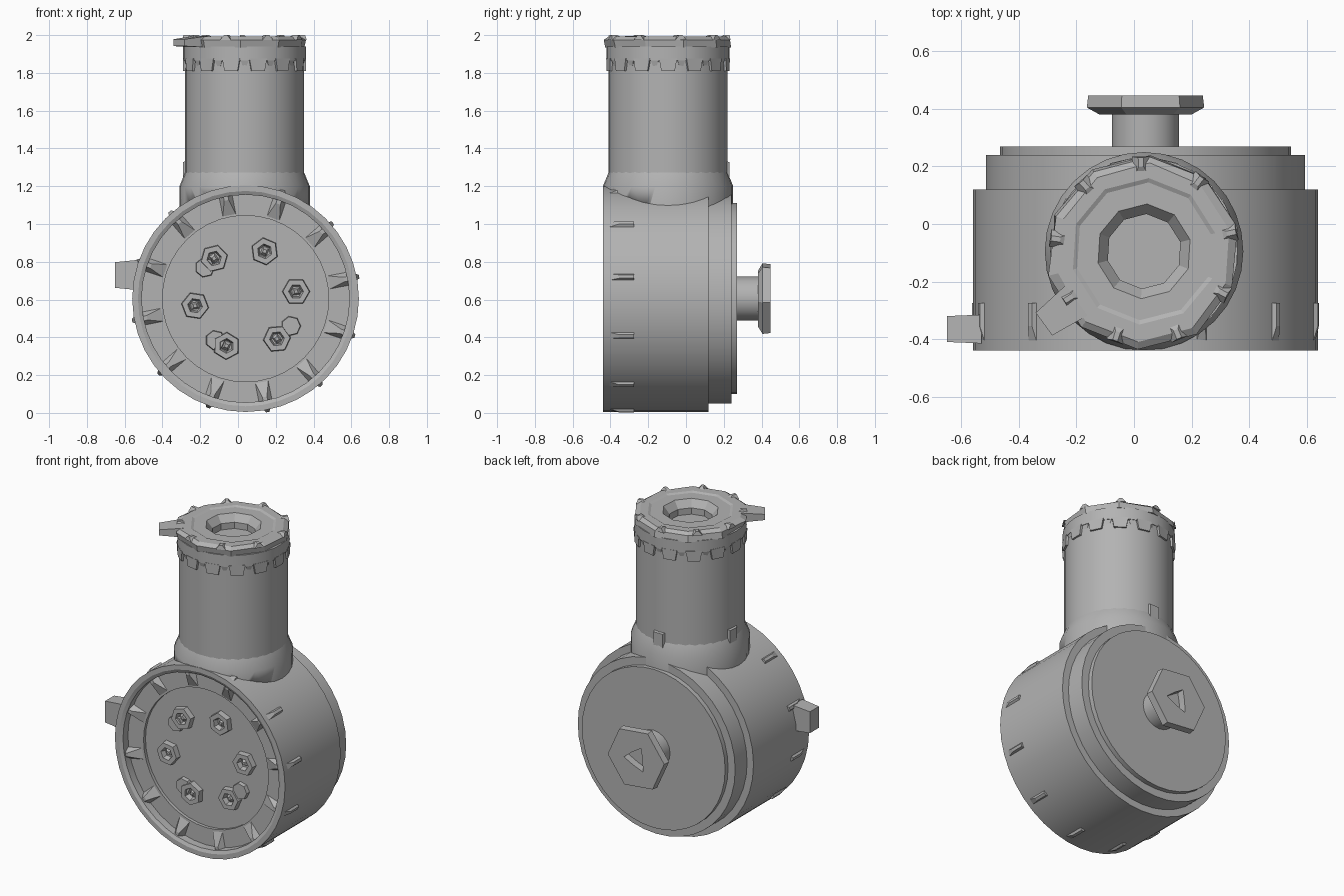
import bpy, bmesh, math, random
from mathutils import Matrix, Vector

random.seed(4)
if "Cube" in bpy.data.objects:
    bpy.data.objects.remove(bpy.data.objects["Cube"], do_unlink=True)

grey = bpy.data.materials.new("plain_grey")
grey.use_nodes = True
COL = (0.45, 0.45, 0.45, 1)
grey.diffuse_color = COL
grey.node_tree.nodes["Principled BSDF"].inputs["Base Color"].default_value = COL

HUB = Vector((0.04, 0, 0.605))       # drum axis, along y
NECK = Vector((0.035, -0.095, 0))    # neck axis, along z
Y, Z = Vector((0, 1, 0)), Vector((0, 0, 1))
TO_Y = Matrix.Rotation(-math.pi / 2, 4, "X")


def finish(name, bm, smooth=True):
    bmesh.ops.remove_doubles(bm, verts=bm.verts, dist=1e-5)
    bmesh.ops.recalc_face_normals(bm, faces=bm.faces)
    me = bpy.data.meshes.new(name)
    bm.to_mesh(me)
    bm.free()
    me.materials.append(grey)
    ob = bpy.data.objects.new(name, me)
    bpy.context.collection.objects.link(ob)
    if smooth:
        bpy.ops.object.select_all(action="DESELECT")
        bpy.context.view_layer.objects.active = ob
        ob.select_set(True)
        bpy.ops.object.shade_smooth_by_angle(angle=math.radians(25))
    return ob


def lathe(bm, profile, segs, mat, turn=0.0, closed=False):
    """Spin (radius, height) points about the local z axis."""
    rings = []
    for r, h in profile:
        angles = [turn + math.tau * i / segs for i in range(segs)]
        rings.append([bm.verts.new(mat @ Vector((r * math.cos(a), r * math.sin(a), h))) for a in angles])
    pairs = list(zip(rings, rings[1:])) + ([(rings[-1], rings[0])] if closed else [])
    for lo, hi in pairs:
        for i in range(segs):
            j = (i + 1) % segs
            bm.faces.new((lo[i], lo[j], hi[j], hi[i]))


def block(bm, mat, size, taper=(1, 1), shift=0.0):
    """Box standing on the local xy plane with a tapered top."""
    sx, sy, sz = size
    new = bmesh.ops.create_cube(bm, size=1)["verts"]
    for v in new:
        top = v.co.z > 0
        kx, ky = taper if top else (1, 1)
        v.co = mat @ Vector((v.co.x * sx * kx, v.co.y * sy * ky + (shift if top else 0), sz if top else 0))


def frame(origin, up, along):
    side = along.cross(up)
    m = Matrix((side, along, up)).transposed().to_4x4()
    return Matrix.Translation(origin) @ m


def radial(deg, vertical):
    a = math.radians(deg)
    return Vector((math.cos(a), 0, math.sin(a)) if vertical else (math.cos(a), math.sin(a), 0))


drum_mat = Matrix.Translation(HUB) @ TO_Y
neck_mat = Matrix.Translation(NECK)

# Drum with recessed front and stepped back
bm = bmesh.new()
lathe(bm, [(0, -.36), (.44, -.36), (.44, -.38), (.55, -.38), (.55, -.43), (.57, -.44), (.6, -.44),
           (.6, .12), (.555, .12), (.555, .24), (.505, .24), (.505, .27), (0, .27)], 40, drum_mat)
finish("drum", bm)

# Flared boss joining neck to drum, trimmed so the front recess stays open
bm = bmesh.new()
lathe(bm, [(0, 1.06), (.345, 1.06), (.345, 1.2), (.312, 1.28), (0, 1.28)], 32, neck_mat)
boss = finish("neck_boss", bm)
bm = bmesh.new()
lathe(bm, [(0, -.6), (.57, -.6), (.57, -.2), (0, -.2)], 40, drum_mat)
cutter = finish("recess_cutter", bm)
cutter.hide_render = True
cutter.hide_viewport = True
cut = boss.modifiers.new("recess", "BOOLEAN")
cut.operation, cut.object, cut.solver = "DIFFERENCE", cutter, "EXACT"

# Neck tube and the band near its top
bm = bmesh.new()
lathe(bm, [(0, 1.2), (.315, 1.2), (.315, 1.88), (0, 1.88)], 36, neck_mat)
finish("neck", bm)
bm = bmesh.new()
lathe(bm, [(.3, 1.865), (.325, 1.865), (.325, 1.94), (.3, 1.94)], 36, neck_mat, closed=True)
finish("neck_band", bm)

# Castellations hanging below the band, with small shards in the gaps
bm = bmesh.new()
TEETH = 14
for i in range(TEETH):
    out = radial(360 * i / TEETH, False)
    block(bm, frame(NECK + out * .312 + Z * 1.875, -Z, out), (.095, .026, .065), (.75, 1))
    gap = radial(360 * (i + .5) / TEETH, False)
    block(bm, frame(NECK + gap * .31 + Z * 1.87, -Z, gap), (.045, .024, .05), (.2, .3), -.004)
finish("band_teeth", bm, False)

# Cap with chipped rim and stepped mouth
bm = bmesh.new()
lathe(bm, [(0, 1.9), (.13, 1.9), (.13, 1.94), (.165, 1.985), (.24, 1.985), (.255, 1.992), (.31, 1.992),
           (.335, 1.975), (.33, 1.935), (.2, 1.935), (.13, 1.89), (0, 1.89)], 10, neck_mat, .25)
for v in bm.verts:
    if (v.co - NECK).xy.length > .3:
        v.co.xy += (v.co - NECK).xy * random.uniform(-.03, .03)
finish("cap", bm, False)

# Shards on the cap rim and the one large spur
bm = bmesh.new()
for i in range(9):
    out = radial(40 * i + 12, False)
    block(bm, frame(NECK + out * .29 + Z * 1.975, Z, out), (.06, .08, .025), (.3, .4), .02)
spur = radial(216, False)
block(bm, frame(NECK + spur * .29 + Z * 1.965, spur, Z), (.13, .06, .14), (.75, .6), -.005)
finish("cap_shards", bm, False)

# Wedges round the front edge of the drum, inside and out
bm = bmesh.new()
for i in range(12):
    deg = 11 + 30 * i
    out = radial(deg, True)
    block(bm, frame(HUB + out * .59 - Y * .355, out, Y), (.045, .16, .022), (.4, .5), .04)
    block(bm, frame(HUB + out * .5 - Y * .385, -Y, out), (.07, .1, .035), (.35, .2), .04)
finish("rim_wedges", bm, False)

# Side tab
bm = bmesh.new()
block(bm, frame(Vector((-.53, -.365, .73)), -Vector((1, 0, 0)), Y), (.16, .1, .12), (.85, .9))
finish("side_tab", bm, False)

# Hollow bolts on the front disc, some with a second lobe
bm = bmesh.new()
for i in range(6):
    out = radial(8 + 60 * i, True)
    at = HUB + out * .27 + Y * -.36
    ring = [(.075, .01), (.07, -.035), (.04, -.035), (.03, -.005)]
    lathe(bm, ring, 6, Matrix.Translation(at) @ TO_Y, i * .4, closed=True)
    block(bm, frame(at, -Y, out), (.035, .045, .02), (.5, .4))
for x, z in ((-.175, .77), (.28, .46), (-.12, .385)):
    lathe(bm, [(0, -.025), (.05, -.025), (.055, .01), (0, .01)], 7,
          Matrix.Translation((x, -.36, z)) @ TO_Y)
finish("front_bolts", bm, False)

# Rear knob: round stem and hexagonal head with a three-sided socket
bm = bmesh.new()
lathe(bm, [(.117, .25), (.117, .39)], 20, drum_mat)
finish("knob_stem", bm)
bm = bmesh.new()
lathe(bm, [(0, .38), (.16, .38), (.205, .405), (.2, .447), (.085, .447)], 6, drum_mat, .1)
rim = [e for e in bm.edges if e.is_boundary and all(v.co.y > .4 for v in e.verts)]
for v in {v for e in rim for v in e.verts}:
    k = round((math.atan2(v.co.z - HUB.z, v.co.x - HUB.x) + .1) / (math.tau / 6)) % 2
    if k:
        v.co = HUB + (v.co - HUB) * .55
        v.co.y = .447
new = bmesh.ops.extrude_edge_only(bm, edges=rim)["geom"]
floor = [v for v in new if isinstance(v, bmesh.types.BMVert)]
for v in floor:
    v.co.y = .4
bmesh.ops.contextual_create(bm, geom=[e for e in new if isinstance(e, bmesh.types.BMEdge)])
finish("knob_head", bm, False)

# Small lugs at the foot of the neck
bm = bmesh.new()
for deg in (90, 175):
    out = radial(deg, False)
    block(bm, frame(NECK + out * .305 + Z * 1.28, out, Z), (.08, .11, .02), (.8, .85))
finish("neck_lugs", bm, False)
